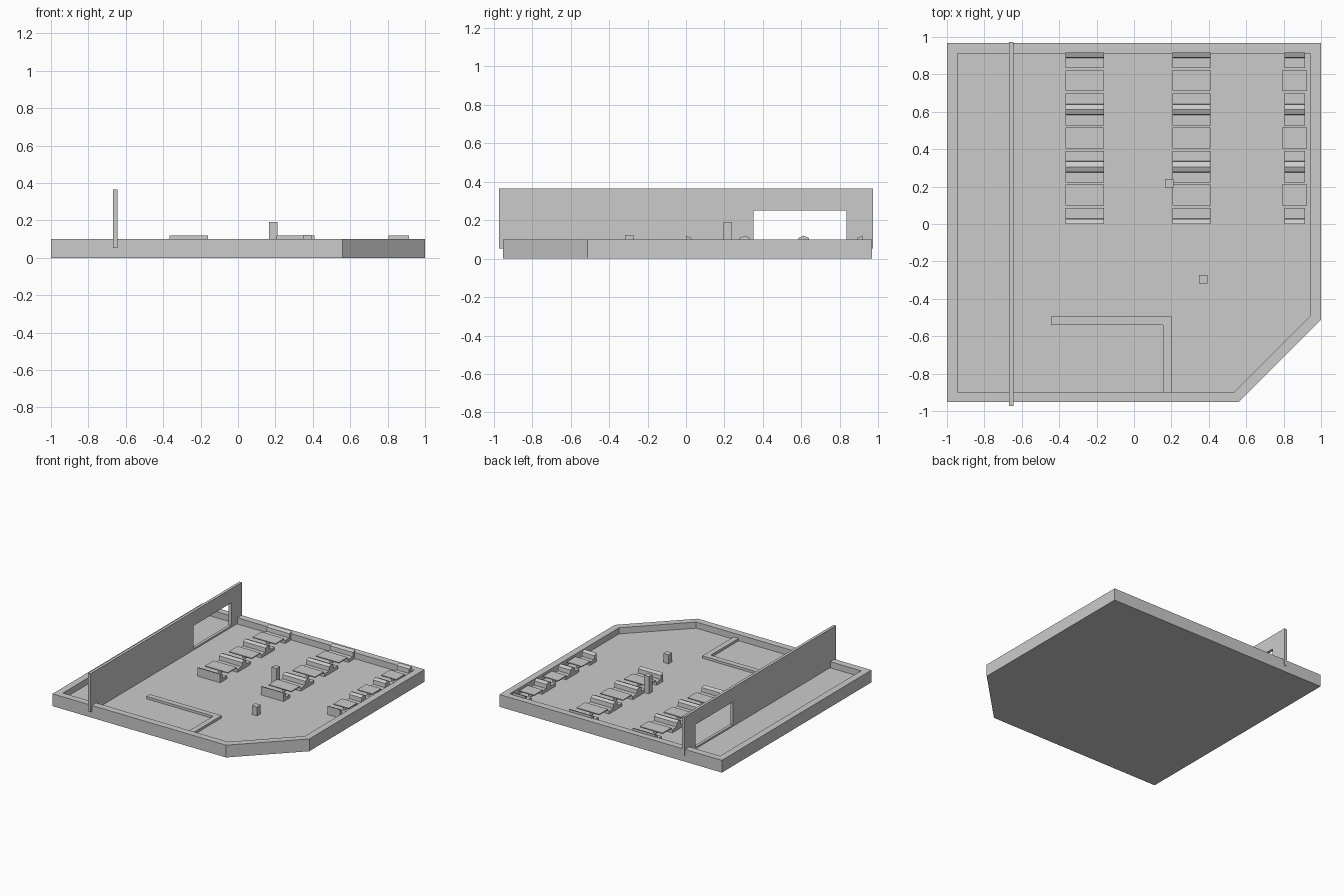
import bpy, bmesh

if "Cube" in bpy.data.objects:
    bpy.data.objects.remove(bpy.data.objects["Cube"])

FLOOR = 0.05


def make(name, bm):
    bmesh.ops.recalc_face_normals(bm, faces=bm.faces)
    me = bpy.data.meshes.new(name)
    bm.to_mesh(me)
    bm.free()
    ob = bpy.data.objects.new(name, me)
    bpy.context.collection.objects.link(ob)
    return ob


def prism(name, pts, depth):
    """Extrude a closed 3D outline along the vector depth."""
    bm = bmesh.new()
    face = bm.faces.new([bm.verts.new(p) for p in pts])
    new = bmesh.ops.extrude_face_region(bm, geom=[face], use_keep_orig=True)["geom"]
    bmesh.ops.translate(bm, vec=depth, verts=[v for v in new if isinstance(v, bmesh.types.BMVert)])
    return make(name, bm)


def box(name, x0, x1, y0, y1, z0, z1):
    return prism(name, [(x0, y0, z0), (x1, y0, z0), (x1, y1, z0), (x0, y1, z0)], (0, 0, z1 - z0))


# Floor tray with a clipped corner and a raised rim
outer = [(-1, -0.953), (0.56, -0.953), (1, -0.513), (1, 0.967), (-1, 0.967)]
inner = [(-0.945, -0.898), (0.537, -0.898), (0.945, -0.49), (0.945, 0.912), (-0.945, 0.912)]
bm = bmesh.new()
loops = [[bm.verts.new((x, y, z)) for x, y in pts]
         for pts, z in ((outer, 0), (outer, 0.1), (inner, 0.1), (inner, FLOOR))]
bm.faces.new(loops[0])
bm.faces.new(loops[-1])
for a, b in zip(loops, loops[1:]):
    for i in range(5):
        j = (i + 1) % 5
        bm.faces.new((a[i], a[j], b[j], b[i]))
make("floor_tray", bm)

# Tall partition with a doorway down to near the floor
wy0, wy1, wz0, wz1 = -0.972, 0.972, 0.052, 0.365
dy0, dy1, dz0, dz1 = 0.35, 0.835, 0.065, 0.25
bm = bmesh.new()
rings = []
for x in (-0.668, -0.645):
    for a, b, c, d in ((wy0, wy1, wz0, wz1), (dy0, dy1, dz0, dz1)):
        rings.append([bm.verts.new((x, y, z)) for y, z in ((a, c), (b, c), (b, d), (a, d))])
for a, b in ((0, 1), (2, 3), (0, 2), (1, 3)):
    for i in range(4):
        j = (i + 1) % 4
        bm.faces.new((rings[a][i], rings[a][j], rings[b][j], rings[b][i]))
make("partition_wall", bm)

# Low L-shaped kerb
prism("low_kerb", [(-0.445, -0.54, FLOOR), (0.155, -0.54, FLOOR), (0.155, -0.898, FLOOR),
                   (0.2, -0.898, FLOOR), (0.2, -0.495, FLOOR), (-0.445, -0.495, FLOOR)], (0, 0, 0.02))

# Pillar and small block
box("pillar", 0.165, 0.21, 0.195, 0.24, FLOOR, 0.19)
box("small_block", 0.347, 0.393, -0.318, -0.272, FLOOR, 0.123)


def bench(x0, x1, y, s):
    """Bench whose back stands at y and whose seat extends in direction s."""
    prof = [(0, FLOOR), (0.085, FLOOR), (0.085, 0.075), (0.03, 0.075), (0.027, 0.108), (0, 0.12)]
    prism("bench", [(x0, y + s * d, z) for d, z in prof], (x1 - x0, 0, 0))


# Three rows of booths: back-to-back benches with tables between
rows = [((-0.365, -0.16), (-0.365, -0.16)),
        ((0.205, 0.41), (0.205, 0.41)),
        ((0.805, 0.915), (0.79, 0.925))]
for (s0, s1), (t0, t1) in rows:
    for k in range(3):
        y = 0.306 * k
        bench(s0, s1, y, 1)
        bench(s0, s1, y + 0.306, -1)
        box("table_top", t0, t1, y + 0.098, y + 0.21, 0.088, 0.096)
        m = (t0 + t1) / 2
        box("table_leg", m - 0.012, m + 0.012, y + 0.142, y + 0.166, FLOOR, 0.088)
